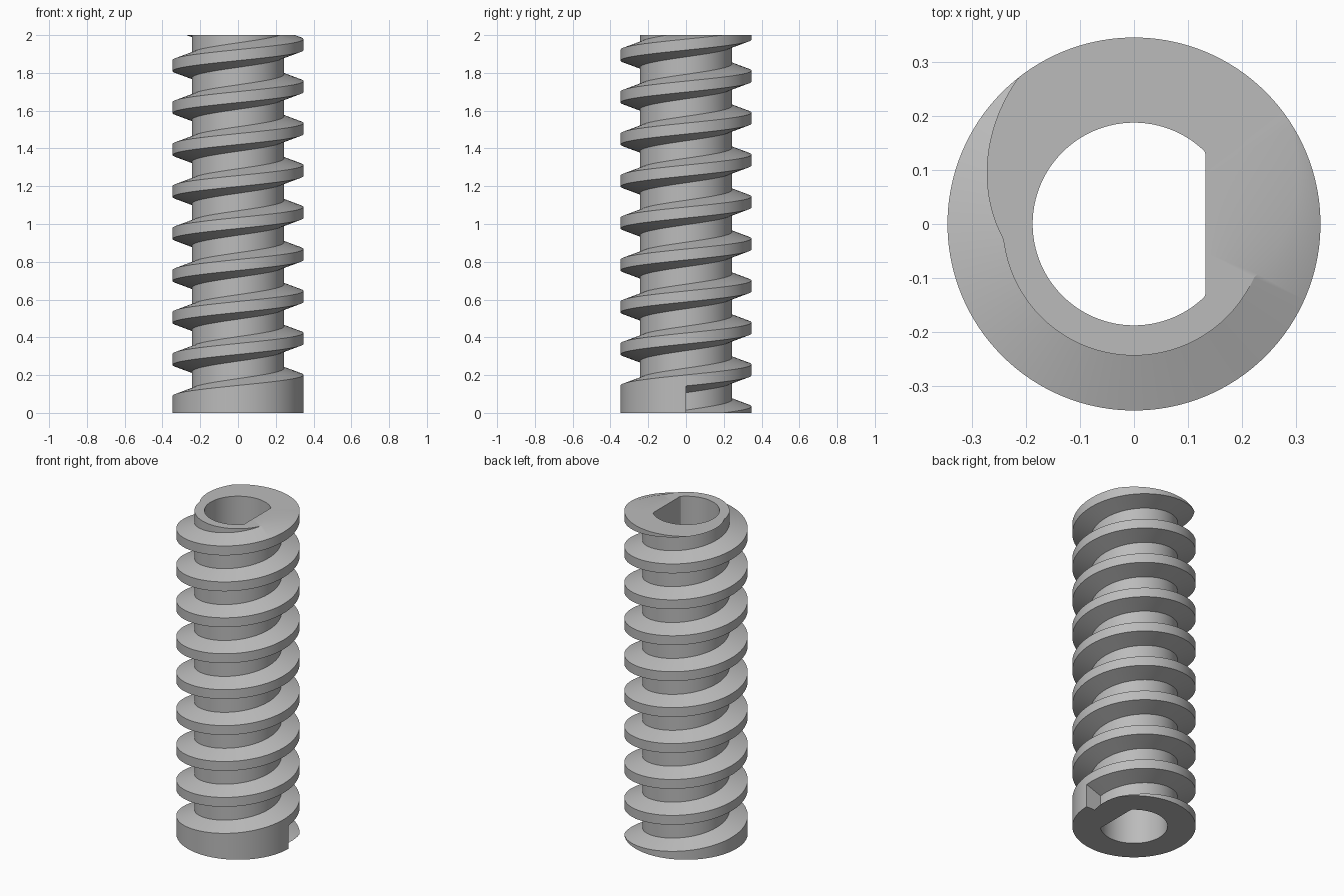
import bpy, bmesh, math

if "Cube" in bpy.data.objects:
    bpy.data.objects.remove(bpy.data.objects["Cube"])

N = 180                       # columns round the axis
H = 2.0                       # height
PITCH = H / 9
ROOT, CREST = 0.244, 0.346    # core and thread radii
BORE, FLAT = 0.188, 0.133     # D-shaped bore
# tooth profile at angle 0: (radius, height)
TOOTH = [(ROOT, 0.107), (CREST, 0.143), (CREST, 0.201), (ROOT, 0.237)]


def column(theta):
    """Outer profile at one angle, clipped to 0..H."""
    rise = PITCH * theta / (2 * math.pi)
    pts = []
    for k in range(-1, 11):
        tooth = TOOTH if k >= 0 else [(CREST, -5.0)] + TOOTH[1:]
        pts += [(r, z + k * PITCH + rise) for r, z in tooth]

    def radius_at(zc):
        for (r0, z0), (r1, z1) in zip(pts, pts[1:]):
            if z0 <= zc <= z1:
                return r0 + (r1 - r0) * (zc - z0) / max(z1 - z0, 1e-9)
        return ROOT

    low, high = radius_at(0), radius_at(H)
    out = []
    for r, z in pts:
        if z <= 0:
            r, z = low, 0.0
        elif z >= H:
            r, z = high, H
        out.append((r, z))
    return out


bm = bmesh.new()


def vert(r, theta, z):
    return bm.verts.new((r * math.cos(theta), r * math.sin(theta), z))


# threaded outside plus bore, one closed loop of points per column
cols = []
for i in range(N + 1):
    t = 2 * math.pi * i / N
    c = math.cos(t)
    rb = min(BORE, FLAT / c) if c > 0.01 else BORE
    cols.append([vert(rb, t, 0)] + [vert(r, t, z) for r, z in column(t)] + [vert(rb, t, H)])

for a, b in zip(cols, cols[1:]):
    n = len(a)
    for j in range(n):
        k = (j + 1) % n
        bm.faces.new((a[j], b[j], b[k], a[k]))

# flat wall where the bottom collar ends
first = column(0)
wall = [first[1], first[3], first[4], first[5], (CREST, 0.0)]
bm.faces.new([vert(r, 0, z) for r, z in wall])

bmesh.ops.remove_doubles(bm, verts=bm.verts, dist=1e-5)
bmesh.ops.dissolve_degenerate(bm, edges=bm.edges, dist=1e-6)
bmesh.ops.recalc_face_normals(bm, faces=bm.faces)

mesh = bpy.data.meshes.new("worm_screw")
bm.to_mesh(mesh)
bm.free()
screw = bpy.data.objects.new("worm_screw", mesh)
bpy.context.collection.objects.link(screw)

grey = bpy.data.materials.new("plain grey")
grey.diffuse_color = (0.5, 0.5, 0.5, 1)
grey.use_nodes = True
grey.node_tree.nodes["Principled BSDF"].inputs["Base Color"].default_value = grey.diffuse_color
mesh.materials.append(grey)

bpy.context.view_layer.objects.active = screw
screw.select_set(True)
bpy.ops.object.shade_smooth_by_angle(angle=math.radians(25))
